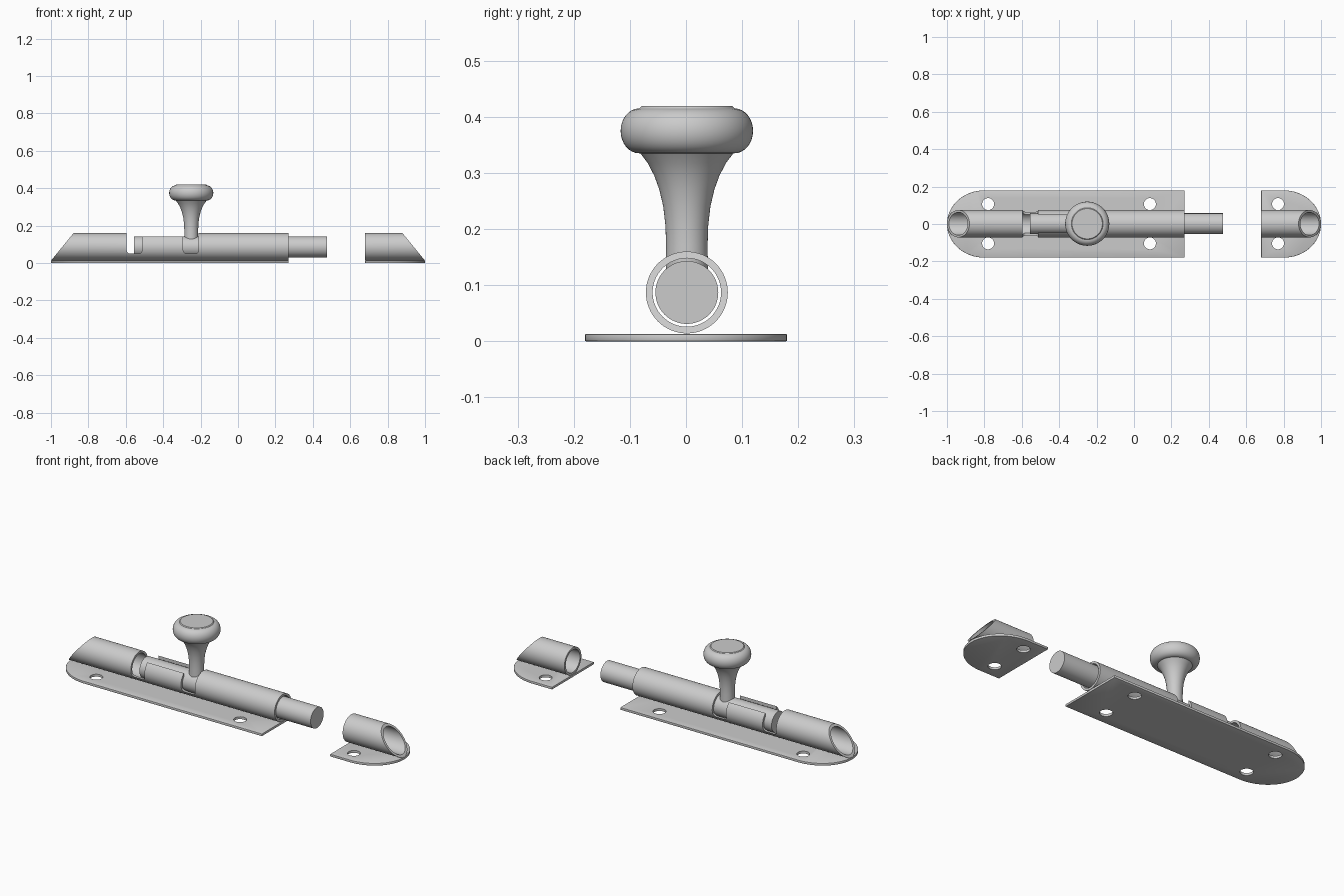
import bpy, bmesh
from math import sin, cos, pi, radians, sqrt

old = bpy.data.objects.get("Cube")
if old:
    bpy.data.objects.remove(old, do_unlink=True)

steel = bpy.data.materials.new("brushed steel")
steel.use_nodes = True
GREY = (0.6, 0.6, 0.6, 1)
steel.diffuse_color = GREY
steel.node_tree.nodes["Principled BSDF"].inputs["Base Color"].default_value = GREY

AXIS_Y, AXIS_Z = 0.0015, 0.087
OUTER, INNER, BOLT_R = 0.073, 0.061, 0.056
PLATE_H = 0.013
SEG = 64


def make(name, bm):
    bmesh.ops.recalc_face_normals(bm, faces=bm.faces)
    mesh = bpy.data.meshes.new(name)
    bm.to_mesh(mesh)
    bm.free()
    mesh.materials.append(steel)
    ob = bpy.data.objects.new(name, mesh)
    bpy.context.collection.objects.link(ob)
    return ob


def activate(ob):
    bpy.ops.object.select_all(action='DESELECT')
    ob.select_set(True)
    bpy.context.view_layer.objects.active = ob


def smooth(ob):
    activate(ob)
    bpy.ops.object.shade_smooth_by_angle(angle=radians(30))


def cut(ob, cutters):
    for c in cutters:
        mod = ob.modifiers.new("cut", 'BOOLEAN')
        mod.operation, mod.solver, mod.object = 'DIFFERENCE', 'EXACT', c
        activate(ob)
        bpy.ops.object.modifier_apply(modifier=mod.name)
        bpy.data.objects.remove(c, do_unlink=True)


def prism(name, points, offset):
    """Closed outline extruded along an offset vector."""
    bm = bmesh.new()
    face = bm.faces.new([bm.verts.new(p) for p in points])
    new = bmesh.ops.extrude_face_region(bm, geom=[face])["geom"]
    bmesh.ops.translate(bm, vec=offset, verts=[v for v in new if isinstance(v, bmesh.types.BMVert)])
    return make(name, bm)


def circle(x, y, z, r, n=32):
    return [(x + r * cos(2 * pi * i / n), y + r * sin(2 * pi * i / n), z) for i in range(n)]


def bridge(bm, rings):
    n = len(rings[0])
    for a, b in zip(rings, rings[1:]):
        for i in range(n):
            j = (i + 1) % n
            bm.faces.new((a[i], a[j], b[j], b[i]))


def tube(name, x_square, x_tip, side):
    """Hollow barrel with a square end and a slanted end."""
    bm = bmesh.new()

    def ring(r, slanted):
        verts = []
        for i in range(SEG):
            a = 2 * pi * i / SEG
            z = AXIS_Z + r * sin(a)
            x = x_tip - side * (z - PLATE_H) * 0.82 if slanted else x_square
            verts.append(bm.verts.new((x, AXIS_Y + r * cos(a), z)))
        return verts
    rings = [ring(OUTER, False), ring(OUTER, True), ring(INNER, True), ring(INNER, False)]
    bridge(bm, rings + rings[:1])
    return make(name, bm)


def plate(name, x_square, x_tip, side, hole_xs):
    """Base plate with one rounded end and pairs of screw holes."""
    half, bulge, n = 0.18, 0.2, 32
    outline = [(x_square, -half, 0)]
    for i in range(n + 1):
        a = -pi / 2 + pi * i / n
        outline.append((x_tip + side * bulge * (cos(a) - 1), half * sin(a), 0))
    outline.append((x_square, half, 0))
    ob = prism(name, outline, (0, 0, PLATE_H))
    bevel = ob.modifiers.new("edge", 'BEVEL')
    bevel.width, bevel.segments = 0.002, 2
    activate(ob)
    bpy.ops.object.modifier_apply(modifier=bevel.name)
    cut(ob, [prism("hole_cutter", circle(x, AXIS_Y + y, -0.05, 0.032), (0, 0, 0.1))
             for x in hole_xs for y in (-0.105, 0.105)])
    smooth(ob)


def cross_slot(x0, x1, bottom=0.05, r=0.02, n=6):
    """Notch cutter across the barrel with rounded lower corners."""
    pts = [(x0, -0.1, 0.2)]
    for cx, start in ((x0 + r, pi), (x1 - r, 1.5 * pi)):
        for i in range(n + 1):
            a = start + pi / 2 * i / n
            pts.append((cx + r * cos(a), -0.1, bottom + r + r * sin(a)))
    pts.append((x1, -0.1, 0.2))
    return prism("slot_cutter", pts, (0, 0.2, 0))


# Base plates
plate("bolt_plate", 0.27, -1, -1, (-0.78, 0.085))
plate("keeper_plate", 0.68, 1, 1, (0.77,))

# Keeper barrel and slotted bolt barrel
smooth(tube("keeper_barrel", 0.68, 1, 1))
barrel = tube("bolt_barrel", 0.27, -1, -1)
w = 0.048
long_slot = prism("long_slot_cutter",
                  [(-0.55, AXIS_Y - w, 0.1), (-0.25, AXIS_Y - w, 0.1),
                   (-0.25, AXIS_Y + w, 0.1), (-0.55, AXIS_Y + w, 0.1)], (0, 0, 0.1))
cut(barrel, [cross_slot(-0.595, -0.513), cross_slot(-0.293, -0.21), long_slot])
smooth(barrel)

# Sliding bolt
bolt_end = [(-0.555, AXIS_Y + BOLT_R * cos(2 * pi * i / SEG), AXIS_Z + BOLT_R * sin(2 * pi * i / SEG))
            for i in range(SEG)]
smooth(prism("sliding_bolt", bolt_end, (1.03, 0, 0)))

# Knob: flared stem, rounded rim and raised cap, turned on a vertical axis
profile = [(0.038, 0.1), (0.037, 0.17), (0.038, 0.205), (0.042, 0.24), (0.049, 0.27),
           (0.058, 0.295), (0.07, 0.318), (0.083, 0.335)]
for i in range(17):
    a = -pi / 2 + pi * i / 16
    profile.append((0.085 + 0.033 * cos(a), 0.375 + 0.04 * sin(a)))
profile[8] = (0.088, 0.3352)
profile += [(0.081, 0.419)]
bm = bmesh.new()
rings = [[bm.verts.new(p) for p in circle(-0.25, AXIS_Y, z, r, SEG)] for r, z in profile]
bridge(bm, rings)
bm.faces.new(rings[0])
bm.faces.new(rings[-1])
smooth(make("knob", bm))
